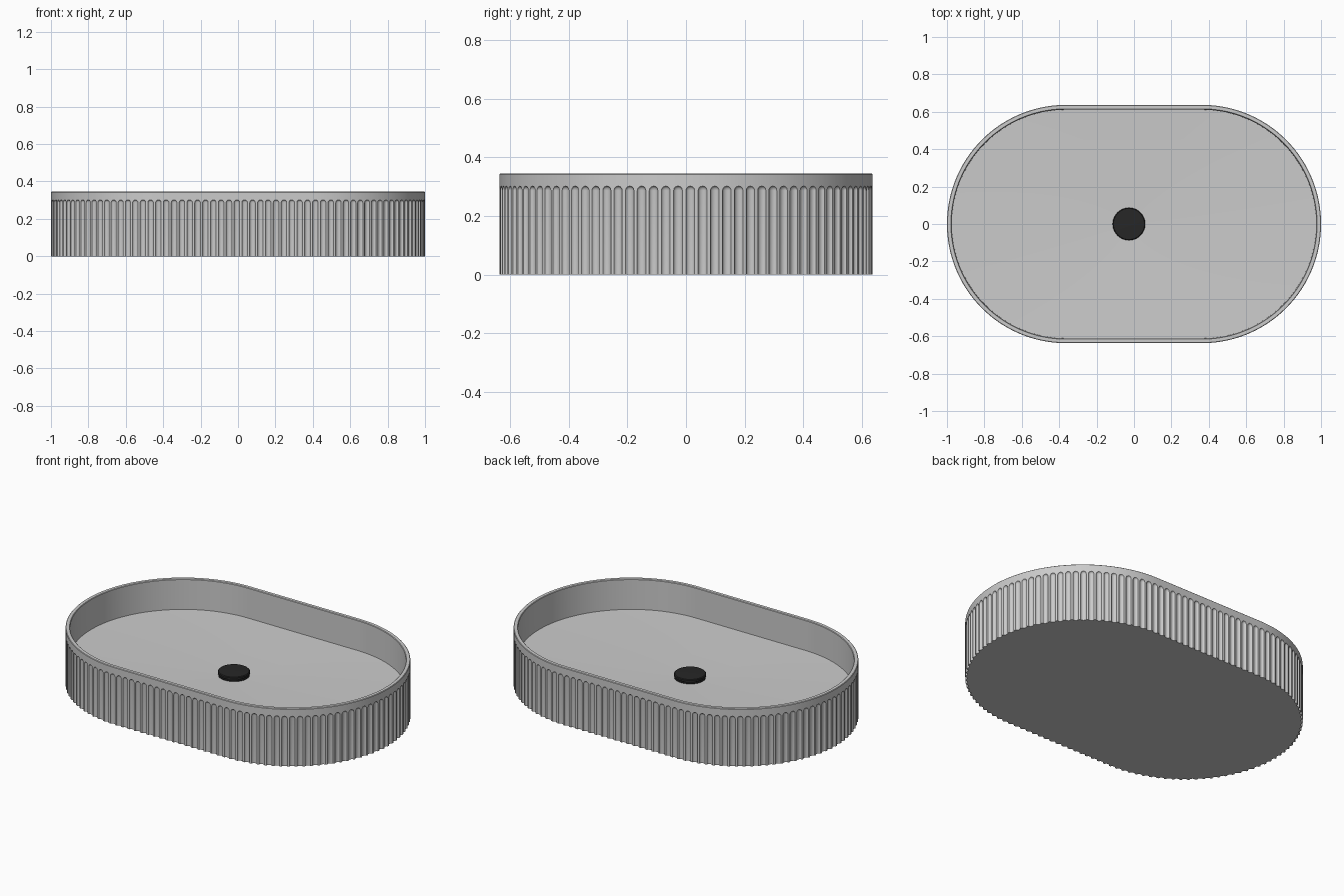
import bpy, bmesh
from math import pi, sin, cos, sqrt

if "Cube" in bpy.data.objects:
    bpy.data.objects.remove(bpy.data.objects["Cube"])

R, HALF = 0.637, 0.363          # end radius, half of the straight side
H, GROOVE_TOP = 0.345, 0.302    # total height, top of the flutes
WALL, DEPTH = 0.024, 0.011      # wall thickness, flute depth
COUNT = 130
ARC, SIDE = pi * R, 2 * HALF
PERIM = 2 * (ARC + SIDE)
PITCH = PERIM / COUNT
W = PITCH * 0.36                # half width of a flute
DRAIN = (-0.027, 0.0)


def outline(s):
    """Point and outward normal of the stadium at arc length s."""
    s %= PERIM
    flip = 1
    if s >= PERIM / 2:
        s -= PERIM / 2
        flip = -1
    if s < SIDE:
        x, y, nx, ny = -HALF + s, -R, 0, -1
    else:
        a = -pi / 2 + (s - SIDE) / R
        nx, ny = cos(a), sin(a)
        x, y = HALF + R * nx, R * ny
    return flip * x, flip * y, flip * nx, flip * ny


def finish(bm, name, angle=0.6):
    bmesh.ops.remove_doubles(bm, verts=bm.verts, dist=1e-5)
    bmesh.ops.recalc_face_normals(bm, faces=bm.faces)
    me = bpy.data.meshes.new(name)
    bm.to_mesh(me)
    bm.free()
    ob = bpy.data.objects.new(name, me)
    bpy.context.collection.objects.link(ob)
    bpy.ops.object.select_all(action='DESELECT')
    ob.select_set(True)
    bpy.context.view_layer.objects.active = ob
    bpy.ops.object.shade_smooth_by_angle(angle=angle)
    return ob


def bridge(bm, rings):
    for a, b in zip(rings, rings[1:]):
        for i in range(len(a)):
            j = (i + 1) % len(a)
            bm.faces.new((a[i], a[j], b[j], b[i]))


# Basin: one vertical section per column, fluted outside, plain inside
bm = bmesh.new()
columns = []
z1 = GROOVE_TOP - W
for k in range(COUNT):
    for u in (-1, -0.87, -0.5, 0, 0.5, 0.87, 1):
        x, y, nx, ny = outline((k + 0.5) * PITCH + u * W)
        c = sqrt(max(0, 1 - u * u))
        sec = [(DEPTH * c, 0)]
        # flute ends in a quarter ball
        for t in (0, 0.5, 0.85, 1):
            sec.append((DEPTH * c * sqrt(1 - t * t), z1 + W * c * t))
        # rim, inner wall, edge of the floor
        sec += [(0, GROOVE_TOP + 0.003), (0, H - 0.003), (0.003, H),
                (WALL - 0.003, H), (WALL, H - 0.003), (WALL + 0.002, 0.165)]
        col = [bm.verts.new((x - nx * d, y - ny * d, z)) for d, z in sec]
        # floor falls gently to the drain
        e = col[-1].co
        col.append(bm.verts.new((DRAIN[0] + (e.x - DRAIN[0]) * 0.05,
                                 DRAIN[1] + (e.y - DRAIN[1]) * 0.05, 0.146)))
        columns.append(col)
rings = list(zip(*columns))
bridge(bm, rings)
bm.faces.new(rings[0][::-1])
bm.faces.new(rings[-1])
finish(bm, "basin")

# Drain cap: turned profile
bm = bmesh.new()
N = 48
rings = []
for r, z in ((0.085, 0.138), (0.085, 0.152), (0.080, 0.154), (0.080, 0.157),
             (0.087, 0.159), (0.087, 0.170), (0.083, 0.174), (0.045, 0.176)):
    rings.append([bm.verts.new((DRAIN[0] + r * cos(2 * pi * i / N),
                                DRAIN[1] + r * sin(2 * pi * i / N), z))
                  for i in range(N)])
bridge(bm, rings)
bm.faces.new(rings[0][::-1])
bm.faces.new(rings[-1])
cap = finish(bm, "drain_cap")
mat = bpy.data.materials.new("black")
mat.diffuse_color = (0.02, 0.02, 0.02, 1)
mat.use_nodes = True
mat.node_tree.nodes["Principled BSDF"].inputs["Base Color"].default_value = mat.diffuse_color
cap.data.materials.append(mat)
